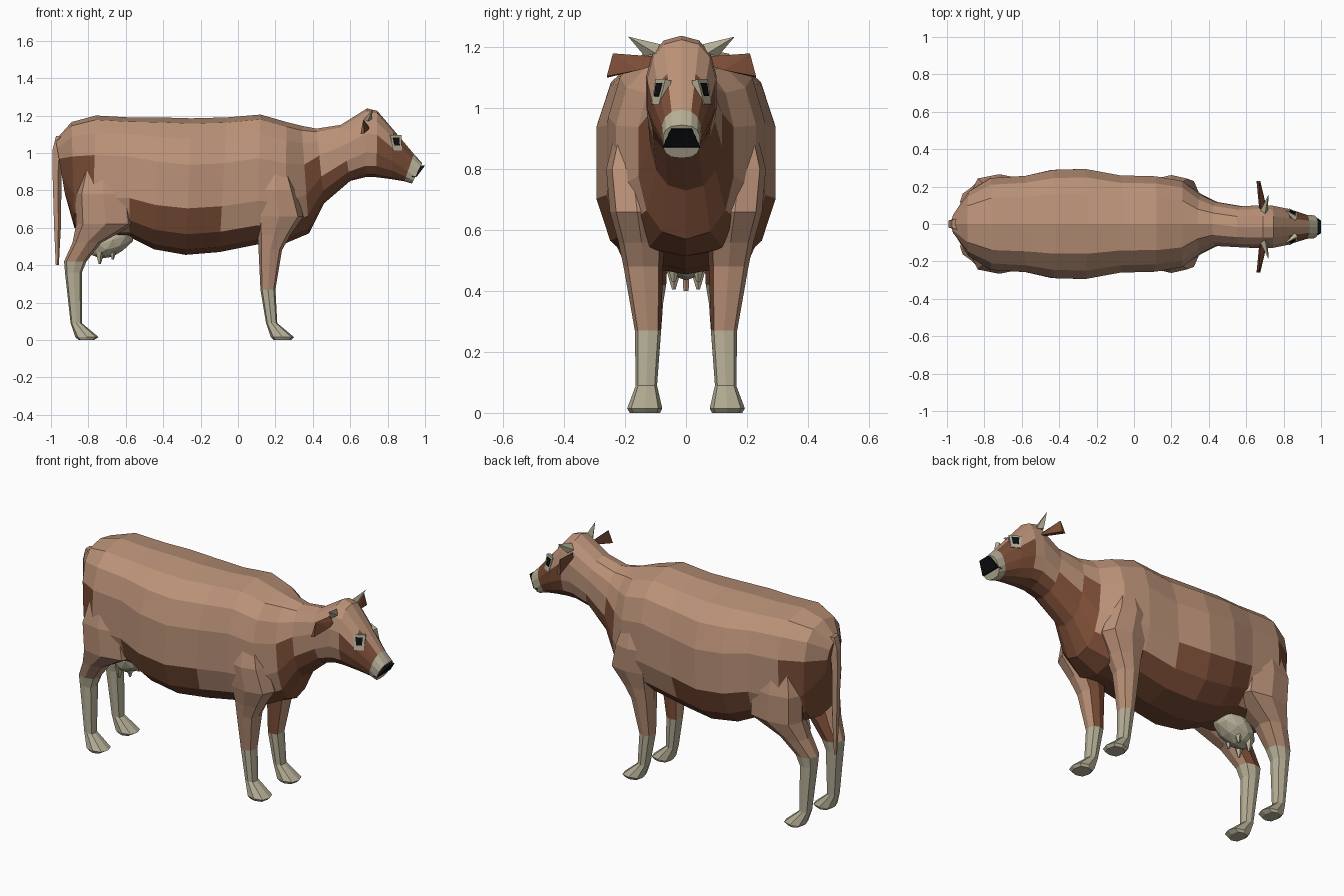
import bpy, bmesh, math
from mathutils import Vector
from mathutils.bvhtree import BVHTree

if "Cube" in bpy.data.objects:
    bpy.data.objects.remove(bpy.data.objects["Cube"])

HEAD_Y = -0.015  # the head leans slightly to one side


def material(name, rgb):
    m = bpy.data.materials.new(name)
    m.diffuse_color = (*rgb, 1)
    m.use_nodes = True
    m.node_tree.nodes["Principled BSDF"].inputs["Base Color"].default_value = m.diffuse_color
    return m


MATS = [material("tan_hide", (0.50, 0.29, 0.19)), material("brown_hide", (0.20, 0.075, 0.038)),
        material("cream", (0.47, 0.43, 0.31)), material("black", (0.004, 0.005, 0.006))]
TAN, BROWN, CREAM, BLACK = range(4)


def finish(name, bm, colour):
    """colour is a material index or a function of the face centre and normal."""
    bmesh.ops.recalc_face_normals(bm, faces=bm.faces)
    me = bpy.data.meshes.new(name)
    for m in MATS:
        me.materials.append(m)
    for f in bm.faces:
        f.material_index = colour(f.calc_center_median(), f.normal) if callable(colour) else colour
    bm.to_mesh(me)
    bm.free()
    ob = bpy.data.objects.new(name, me)
    bpy.context.collection.objects.link(ob)
    return ob


def loft(name, rings, colour):
    bm = bmesh.new()
    rows = [[bm.verts.new(p) for p in r] for r in rings]
    n = len(rows[0])
    for a, b in zip(rows, rows[1:]):
        for i in range(n):
            j = (i + 1) % n
            bm.faces.new((a[i], a[j], b[j], b[i]))
    bm.faces.new(rows[0])
    bm.faces.new(rows[-1])
    return finish(name, bm, colour)


def hull(name, points, colour):
    bm = bmesh.new()
    for p in points:
        bm.verts.new(p)
    bmesh.ops.convex_hull(bm, input=bm.verts[:])
    return finish(name, bm, colour)


def spow(v, p):
    return math.copysign(abs(v) ** p, v)


def circle(n, p):
    return [(spow(round(math.cos(2 * math.pi * i / n), 6), p),
             spow(round(math.sin(2 * math.pi * i / n), 6), p)) for i in range(n)]


# Body, neck and head: top x, top z, bottom x, bottom z, half width, squareness
SECTIONS = [
    (-0.975, 1.07, -0.925, 0.78, 0.06, .8), (-0.89, 1.165, -0.875, 0.60, 0.175, .7),
    (-0.76, 1.20, -0.78, 0.55, 0.25, .7), (-0.58, 1.19, -0.58, 0.55, 0.262, .7),
    (-0.42, 1.19, -0.45, 0.485, 0.295, .74), (-0.25, 1.185, -0.28, 0.455, 0.30, .76),
    (-0.06, 1.19, -0.10, 0.47, 0.265, .76), (0.12, 1.205, 0.10, 0.51, 0.26, .74),
    (0.26, 1.165, 0.25, 0.515, 0.235, .76), (0.34, 1.145, 0.38, 0.57, 0.16, .85),
    (0.42, 1.13, 0.46, 0.73, 0.12, .85), (0.55, 1.15, 0.60, 0.85, 0.112, .85),
    (0.69, 1.238, 0.68, 0.87, 0.118, .85), (0.745, 1.225, 0.74, 0.87, 0.115, .85),
    (0.83, 1.125, 0.82, 0.86, 0.098, .9), (0.94, 0.995, 0.89, 0.848, 0.066, .85),
    (0.985, 0.945, 0.93, 0.836, 0.062, .75)]


def body_ring(tx, tz, bx, bz, w, p):
    shift = HEAD_Y if tx > 0.5 else 0
    return [((tx + bx) / 2 + u * (tx - bx) / 2, w * v + shift, (tz + bz) / 2 + u * (tz - bz) / 2)
            for u, v in circle(14, p)]


def body_colour(c, n):
    if c.x > 0.905:
        return CREAM
    if c.x > 0.72:
        return BROWN if c.z < 1.09 and n.z < 0.55 else TAN
    if c.x > 0.5:
        return BROWN if c.z < 0.91 else TAN
    if c.x > 0.37:
        return BROWN if c.z < 0.92 else TAN
    if c.x > 0.28:
        return BROWN if c.z < 0.86 and abs(c.y) < 0.17 else TAN
    if c.x > -0.08:
        return BROWN if c.z < 0.64 else TAN
    if c.x > -0.54:
        return BROWN if c.z < 0.80 else TAN
    if c.x < -0.8:
        return BROWN if c.z < 0.95 else TAN
    return BROWN if c.z < 0.6 else TAN


body = loft("body_and_head", [body_ring(*s) for s in SECTIONS], body_colour)

# Legs: back x, front x, inner y, outer y, z
FRONT = [(.13, .26, .10, .225, .95), (.09, .31, .09, .262, .80), (.09, .35, .07, .25, .66),
         (.105, .28, .07, .222, .56),
         (.11, .235, .075, .205, .48), (.12, .20, .082, .168, .27), (.15, .21, .095, .165, .09),
         (.175, .30, .078, .193, .015), (.19, .285, .085, .185, 0)]
HIND = [(-.83, -.62, .07, .235, .92), (-.87, -.57, .07, .266, .78), (-.865, -.55, .06, .262, .62),
        (-.885, -.73, .06, .215, .52),
        (-.93, -.81, .065, .175, .42), (-.925, -.835, .075, .165, .36), (-.895, -.835, .095, .16, .09),
        (-.87, -.745, .08, .19, .015), (-.85, -.77, .085, .185, 0)]


def leg_ring(x0, x1, y0, y1, z, side):
    return [((x0 + x1) / 2 + u * (x1 - x0) / 2, side * ((y0 + y1) / 2 + v * (y1 - y0) / 2), z)
            for u, v in circle(8, .75)]


def leg_colour(ankle, side):
    def colour(c, n):
        if c.z < ankle:
            return CREAM
        return BROWN if n.y * side < -0.4 else TAN
    return colour


tree = BVHTree.FromPolygons([v.co for v in body.data.vertices], [p.vertices[:] for p in body.data.polygons])


def eye_patch(name, centre, width, height, lift, colour):
    """Thin block laid on the surface of the head."""
    at, n, _, _ = tree.find_nearest(Vector(centre))
    across = n.cross(Vector((0, 0, 1))).normalized()
    up = across.cross(n)
    hull(name, [at + across * a * width * (0.75 if b < 0 else 1) + up * b * height + n * l
                for a in (-1, 1) for b in (-1, 1) for l in (-0.02, lift)], colour)


for side, tag in ((1, "left"), (-1, "right")):
    loft(tag + "_front_leg", [leg_ring(*r, side) for r in FRONT], leg_colour(0.27, side))
    loft(tag + "_hind_leg", [leg_ring(*r, side) for r in HIND], leg_colour(0.41, side))
    # Ears, horns and eyes
    head = lambda x, y, z: (x, side * y + HEAD_Y, z)
    hull(tag + "_ear", [head(*p) for p in ((.675, .09, 1.17), (.70, .09, 1.14), (.67, .09, 1.145),
         (.67, .225, 1.18), (.655, .245, 1.10), (.675, .245, 1.105), (.70, .14, 1.125))], BROWN)
    hull(tag + "_horn", [head(*p) for p in ((.675, .085, 1.18), (.715, .085, 1.18), (.70, .07, 1.21),
         (.695, .12, 1.17), (.72, .175, 1.235))], CREAM)
    eye_patch(tag + "_eye_surround", head(.85, .08, 1.055), .034, .042, .003, CREAM)
    eye_patch(tag + "_eye", head(.85, .08, 1.062), .02, .022, .006, BLACK)

# Nose
hull("nose", [(x, s * w + HEAD_Y, z) for s in (1, -1) for x, w, z in
     ((1.0, .034, .932), (.95, .034, .935), (.955, .062, .872), (.93, .062, .87))], BLACK)

# Tail: x, z, half thickness
loft("tail", [[(x + u * r, v * r, z) for u, v in circle(5, 1)] for x, z, r in
     ((-.945, 1.09, .035), (-.965, 1.02, .032), (-.97, .90, .027), (-.967, .60, .02), (-.967, .40, .009))], TAN)

# Udder, hanging lower towards the back, with four short teats
bm = bmesh.new()
bmesh.ops.create_icosphere(bm, subdivisions=2, radius=1)
for v in bm.verts:
    v.co = Vector((-.67 + v.co.x * .125, v.co.y * .09, .535 + v.co.z * .09 + v.co.x * .045))
finish("udder", bm, CREAM)
for x, z in ((-.74, .45), (-.67, .475)):
    for y in (-.04, .04):
        loft("teat", [[(x + u * r, y + v * r, z + h) for u, v in circle(5, 1)]
                      for h, r in ((.02, .026), (-.045, .006))], CREAM)
